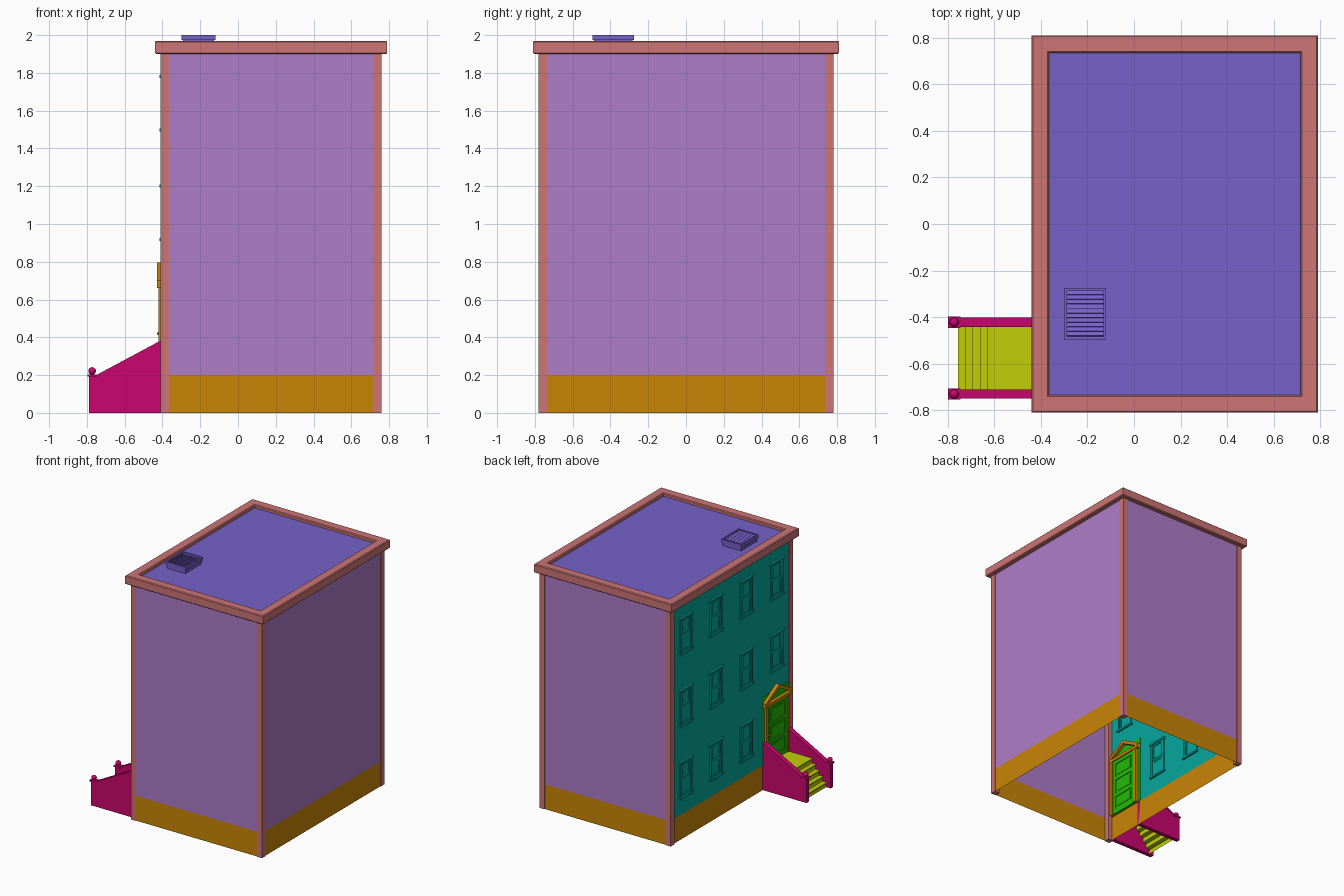
import bpy, bmesh, math
from mathutils import Matrix

if "Cube" in bpy.data.objects:
    bpy.data.objects.remove(bpy.data.objects["Cube"])


def material(name, rgb):
    m = bpy.data.materials.new(name)
    m.diffuse_color = [(c / 255) ** 2.2 for c in rgb] + [1]
    m.use_nodes = True
    m.node_tree.nodes["Principled BSDF"].inputs["Base Color"].default_value = m.diffuse_color
    return m


TRIM = material("trim_salmon", (204, 116, 116))
WALL = material("wall_purple", (174, 124, 200))
FACADE = material("facade_teal", (14, 165, 155))
BASE = material("base_orange", (200, 132, 14))
ROOF = material("roof_violet", (116, 98, 200))
RAIL = material("stoop_magenta", (200, 14, 110))
STEP = material("step_yellow", (192, 204, 16))
GREEN = material("door_green", (40, 185, 16))


def finish(name, bm, mat, bevel=0):
    bmesh.ops.recalc_face_normals(bm, faces=bm.faces)
    me = bpy.data.meshes.new(name)
    bm.to_mesh(me)
    bm.free()
    me.materials.append(mat)
    ob = bpy.data.objects.new(name, me)
    bpy.context.collection.objects.link(ob)
    if bevel:
        b = ob.modifiers.new("bevel", 'BEVEL')
        b.width, b.segments = bevel, 1
    return ob


def add_box(bm, x0, x1, y0, y1, z0, z1, tilt=0):
    c = Matrix.Translation(((x0 + x1) / 2, (y0 + y1) / 2, (z0 + z1) / 2))
    s = Matrix.Diagonal((x1 - x0, y1 - y0, z1 - z0, 1))
    bmesh.ops.create_cube(bm, size=1, matrix=c @ Matrix.Rotation(tilt, 4, 'X') @ s)


def boxes(name, mat, items, bevel=0):
    bm = bmesh.new()
    for it in items:
        add_box(bm, *it)
    return finish(name, bm, mat, bevel)


def sheet(bm, pts):
    bm.faces.new([bm.verts.new(p) for p in pts])


def add_prism(bm, pts, axis):
    """Close a polygon and push it along an axis vector."""
    f = bm.faces.new([bm.verts.new(p) for p in pts])
    r = bmesh.ops.extrude_face_region(bm, geom=[f])
    vs = [v for v in r['geom'] if isinstance(v, bmesh.types.BMVert)]
    bmesh.ops.translate(bm, verts=vs, vec=axis)


# Shell: open-bottomed single-sheet walls
X0, X1, Y = -0.40, 0.755, 0.775
corners = [(X0, -Y), (X1, -Y), (X1, Y), (X0, Y)]


def wall_band(name, mat, sides, z0, z1):
    bm = bmesh.new()
    for i in sides:
        a, b = corners[i], corners[(i + 1) % 4]
        sheet(bm, [(*a, z0), (*b, z0), (*b, z1), (*a, z1)])
    bmesh.ops.remove_doubles(bm, verts=bm.verts, dist=1e-4)
    finish(name, bm, mat)


wall_band("base_band", BASE, range(4), 0, 0.2)
wall_band("plain_walls", WALL, range(3), 0.2, 1.92)
wall_band("window_wall", FACADE, [3], 0.2, 1.92)

# Corner posts
boxes("corner_posts", TRIM, [(x, x + 0.045, y, y + 0.045, 0, 1.91)
                             for x in (-0.41, 0.715) for y in (-0.78, 0.735)])

# Cornice ring: section swept around the roof edge
bm = bmesh.new()
section = [(0.075, 1.9), (0.006, 1.9), (0, 1.906), (0, 1.964), (0.006, 1.97), (0.069, 1.97), (0.075, 1.964)]
rings = []
for d, z in section:
    a, b, c = -0.44 + d, 0.79 - d, 0.81 - d
    rings.append([bm.verts.new(p) for p in ((a, -c, z), (b, -c, z), (b, c, z), (a, c, z))])
for i, r in enumerate(rings):
    n = rings[(i + 1) % len(rings)]
    for k in range(4):
        j = (k + 1) % 4
        bm.faces.new((r[k], r[j], n[j], n[k]))
finish("cornice", bm, TRIM)

# Roof deck
bm = bmesh.new()
sheet(bm, [(-0.37, -0.74, 1.945), (0.72, -0.74, 1.945), (0.72, 0.74, 1.945), (-0.37, 0.74, 1.945)])
finish("roof_deck", bm, ROOF)

# Roof vent: body, rim and tilted louvres
vx0, vx1, vy0, vy1 = -0.30, -0.12, -0.495, -0.275
boxes("vent_body", ROOF, [(vx0 + 0.008, vx1 - 0.008, vy0 + 0.008, vy1 - 0.008, 1.945, 1.98)])
boxes("vent_rim", ROOF, [
    (vx0, vx1, vy0, vy0 + 0.012, 1.973, 2.0), (vx0, vx1, vy1 - 0.012, vy1, 1.973, 2.0),
    (vx0, vx0 + 0.012, vy0 + 0.012, vy1 - 0.012, 1.973, 2.0),
    (vx1 - 0.012, vx1, vy0 + 0.012, vy1 - 0.012, 1.973, 2.0)])
boxes("vent_louvres", ROOF, [(vx0 + 0.012, vx1 - 0.012, y - 0.009, y + 0.009, 1.987, 1.990, -0.6)
                             for y in (vy0 + 0.022 + 0.0196 * i for i in range(10))])

# Sash windows: frames reach through the thin wall
def window(name, cy, z0):
    z1, zm = z0 + 0.30, z0 + 0.15
    items = [(-0.416, -0.384, cy - 0.085, cy + 0.085, z0, z0 + 0.016),
             (-0.416, -0.384, cy - 0.085, cy + 0.085, z1 - 0.016, z1)]
    for s in (-1, 1):
        # outer jamb, then upper and lower sash stiles
        for o, w, x, a, b in ((0.068, 0.008, 0.41, z0, z1),
                              (0.053, 0.008, 0.407, zm, z1), (0.053, 0.008, 0.404, z0, zm)):
            items.append((-x, -0.8 + x, cy + s * o - w, cy + s * o + w, a + 0.016, b - 0.012))
    for x, z in ((0.407, z1 - 0.03), (0.407, zm - 0.004), (0.404, zm - 0.018), (0.404, z0 + 0.016)):
        items.append((-x, -0.8 + x, cy - 0.06, cy + 0.06, z, z + 0.014))
    boxes(name, FACADE, items)


DY = -0.576
for row, z in enumerate((0.33, 0.91, 1.49)):
    for col in range(4):
        if row or col:
            window(f"window_{row}_{col}", -0.58 + 0.387 * col, z)

# Door surround panel and panelled door
boxes("door_backing", GREEN, [(-0.403, -0.397, -0.735, -0.40, 0.2, 0.75)])
items = [(-0.407, -0.385, DY - 0.125, DY + 0.125, 0.2, 0.66)]
for s in (-1, 1):
    items.append((-0.414, -0.378, DY + s * 0.11 - 0.015, DY + s * 0.11 + 0.015, 0.2, 0.66))
for z, h in ((0.2, 0.04), (0.345, 0.025), (0.49, 0.025), (0.63, 0.03)):
    items.append((-0.413, -0.379, DY - 0.1, DY + 0.1, z, z + h))
for z, h in ((0.258, 0.07), (0.388, 0.084), (0.533, 0.08)):
    items.append((-0.410, -0.382, DY - 0.075, DY + 0.075, z, z + h))
boxes("door", GREEN, items)
bpy.ops.mesh.primitive_uv_sphere_add(segments=10, ring_count=6, radius=0.009, location=(-0.42, DY + 0.108, 0.42))
knob = bpy.context.object
knob.name = "door_knob"
knob.data.materials.append(BASE)

# Door frame and open triangular pediment
boxes("door_frame", BASE, [(-0.42, -0.372, DY + s * 0.138 - 0.013, DY + s * 0.138 + 0.013, 0.2, 0.66) for s in (-1, 1)])
bm = bmesh.new()
add_box(bm, -0.43, -0.37, DY - 0.172, DY + 0.172, 0.66, 0.685)
for s in (-1, 1):
    add_prism(bm, [(-0.43, DY + s * y, z) for y, z in
                   ((0.172, 0.685), (0.172, 0.70), (0, 0.795), (0, 0.767), (0.145, 0.685))], (0.06, 0, 0))
finish("pediment", bm, BASE)

# Stoop steps: folded sheet with small nosings
bm = bmesh.new()
profile = []
for i in range(5):
    x, z = -0.75 + 0.0315 * i, 0.04 * i
    profile += [(x, z), (x, z + 0.03), (x - 0.006, z + 0.03), (x - 0.006, z + 0.04)]
profile.append((-0.40, 0.2))
for (xa, za), (xb, zb) in zip(profile, profile[1:]):
    sheet(bm, [(xa, -0.72, za), (xb, -0.72, zb), (xb, -0.43, zb), (xa, -0.43, za)])
bmesh.ops.remove_doubles(bm, verts=bm.verts, dist=1e-5)
finish("stoop_steps", bm, STEP)

# Stoop side walls with coping, caps and ball finials
for side, cy in (("left", -0.422), ("right", -0.73)):
    bm = bmesh.new()
    add_prism(bm, [(x, cy - 0.016, z) for x, z in
                   ((-0.79, 0), (-0.40, 0), (-0.40, 0.38), (-0.745, 0.195), (-0.79, 0.195))], (0, 0.032, 0))
    add_prism(bm, [(x, cy - 0.02, z) for x, z in
                   ((-0.745, 0.188), (-0.40, 0.373), (-0.40, 0.388), (-0.745, 0.203))], (0, 0.04, 0))
    add_box(bm, -0.798, -0.745, cy - 0.024, cy + 0.024, 0.193, 0.204)
    finish(f"stoop_wall_{side}", bm, RAIL)
    bpy.ops.mesh.primitive_uv_sphere_add(segments=16, ring_count=10, radius=0.02, location=(-0.772, cy, 0.222))
    ball = bpy.context.object
    ball.name = f"stoop_finial_{side}"
    ball.data.materials.append(RAIL)
    bpy.ops.object.shade_smooth_by_angle()
